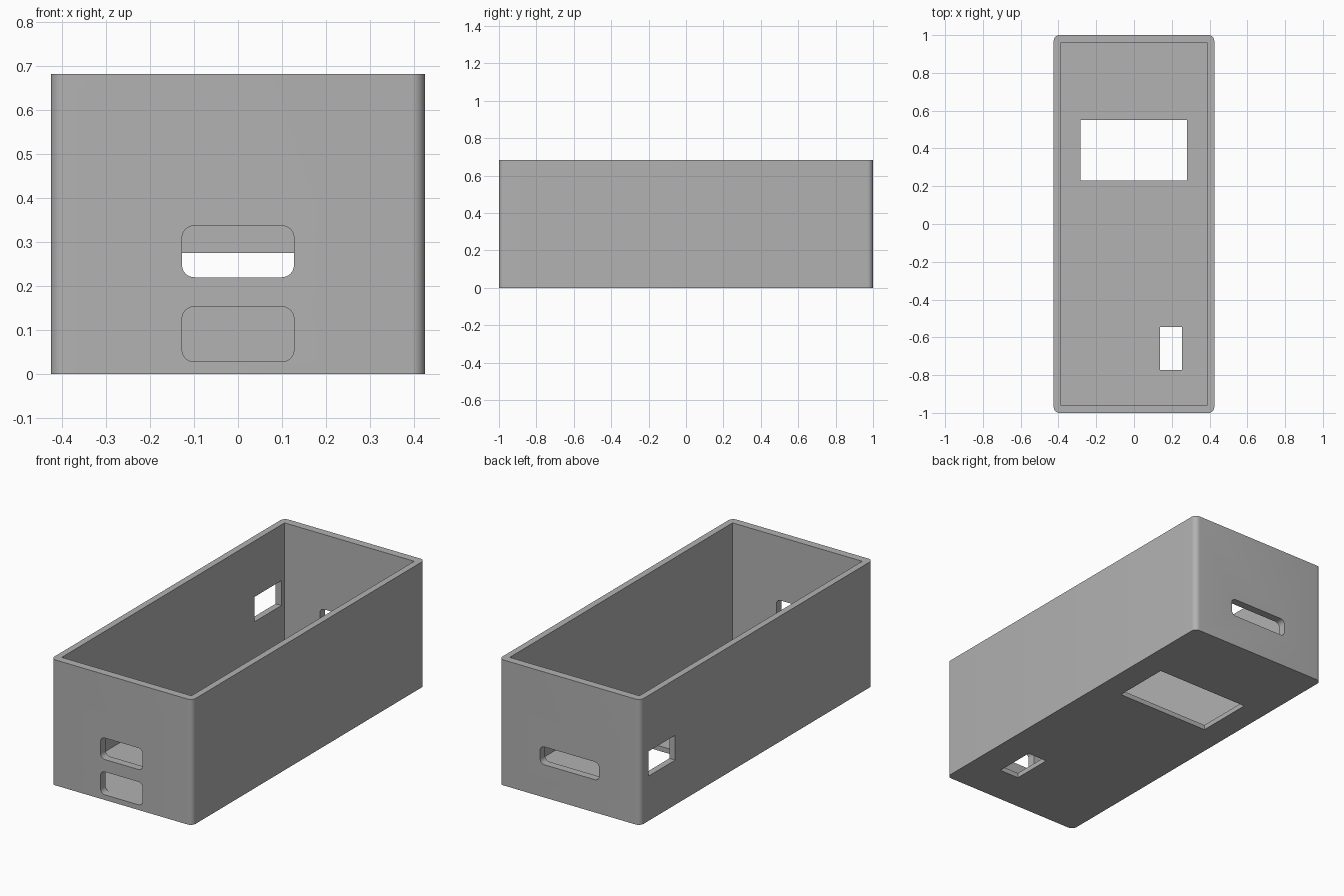
import bpy, bmesh, math

cube = bpy.data.objects.get("Cube")
if cube:
    bpy.data.objects.remove(cube, do_unlink=True)

grey = bpy.data.materials.new("plain grey")
grey.use_nodes = True
colour = (0.445, 0.445, 0.445, 1)
grey.diffuse_color = colour
grey.node_tree.nodes["Principled BSDF"].inputs["Base Color"].default_value = colour


def block(name, xs, ys, zs, radius=0, axis=2):
    """Box between the given limits, with edges along one axis rounded."""
    bm = bmesh.new()
    bmesh.ops.create_cube(bm, size=1)
    for v in bm.verts:
        for i, (low, high) in enumerate((xs, ys, zs)):
            v.co[i] = low if v.co[i] < 0 else high
    if radius:
        edges = [e for e in bm.edges
                 if abs((e.verts[0].co - e.verts[1].co).normalized()[axis]) > 0.9]
        bmesh.ops.bevel(bm, geom=edges, offset=radius, segments=8,
                        profile=0.5, affect='EDGES')
    mesh = bpy.data.meshes.new(name)
    bm.to_mesh(mesh)
    bm.free()
    mesh.materials.append(grey)
    obj = bpy.data.objects.new(name, mesh)
    bpy.context.collection.objects.link(obj)
    return obj


# Outer shell with rounded upright corners
HX, HY, H = 0.425, 1.0, 0.682
IX, IY, FLOOR = 0.39, 0.957, 0.027
case = block("open_case", (-HX, HX), (-HY, HY), (0, H), 0.03)

cutters = [
    # Open-topped cavity
    block("cavity", (-IX, IX), (-IY, IY), (FLOOR, H + 0.1)),
    # Front ports, one above the other
    block("upper_port", (-0.127, 0.127), (-1.1, -0.9), (0.22, 0.337), 0.027, 1),
    block("lower_port", (-0.127, 0.127), (-1.1, -0.9), (FLOOR + 0.001, 0.153), 0.027, 1),
    # Slot through the back wall
    block("back_slot", (-0.178, 0.178), (0.9, 1.1), (0.178, 0.275), 0.027, 1),
    # Window in the right wall
    block("side_window", (-0.5, -0.35), (0.70, 0.93), (0.243, 0.378)),
    # Openings in the floor
    block("large_floor_opening", (-0.283, 0.281), (0.23, 0.55), (-0.1, 0.1)),
    block("small_floor_opening", (0.137, 0.255), (-0.772, -0.545), (-0.1, 0.1)),
]

bpy.ops.object.select_all(action='DESELECT')
bpy.context.view_layer.objects.active = case
case.select_set(True)
for cutter in cutters:
    cut = case.modifiers.new(cutter.name, 'BOOLEAN')
    cut.operation = 'DIFFERENCE'
    cut.solver = 'EXACT'
    cut.object = cutter
    bpy.ops.object.modifier_apply(modifier=cut.name)
    bpy.data.objects.remove(cutter, do_unlink=True)

bpy.ops.object.shade_smooth_by_angle(angle=math.radians(30))
